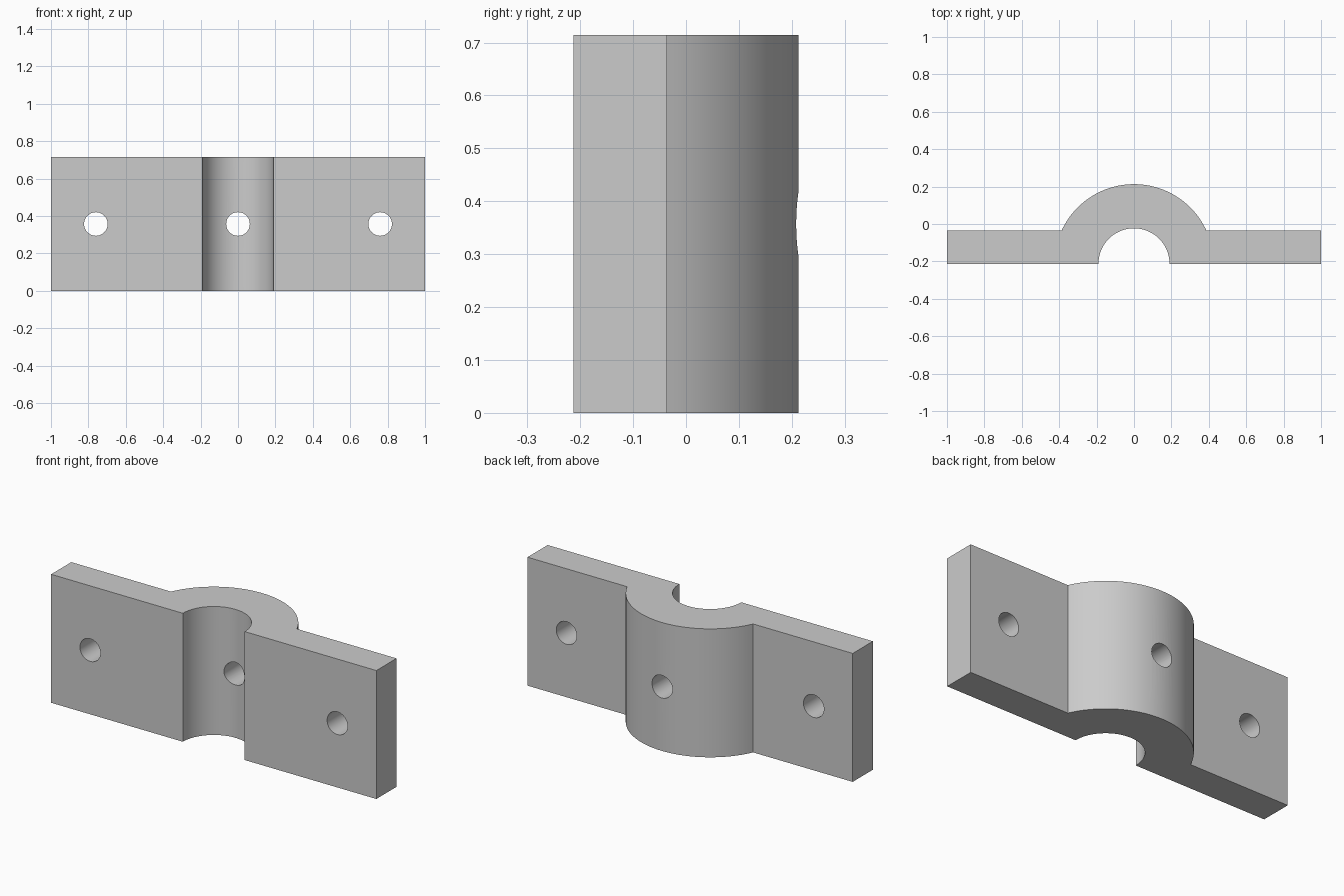
import bpy, bmesh, math
from mathutils import Matrix

if "Cube" in bpy.data.objects:
    bpy.data.objects.remove(bpy.data.objects["Cube"], do_unlink=True)

HEIGHT = 0.714
FRONT, FLANGE_BACK = -0.213, -0.036   # flange thickness limits in y
R_OUT, R_IN = 0.426, 0.19             # saddle radii, centred on the front plane
HOLE_R, HOLE_X = 0.063, 0.76

steel = bpy.data.materials.new("plain grey")
steel.use_nodes = True
colour = (0.6, 0.6, 0.6, 1)
steel.diffuse_color = colour
steel.node_tree.nodes["Principled BSDF"].inputs["Base Color"].default_value = colour


def arc(radius, start, end, steps):
    angles = [start + (end - start) * i / steps for i in range(steps + 1)]
    return [(radius * math.cos(a), FRONT + radius * math.sin(a)) for a in angles]


def make_object(name, bm):
    bmesh.ops.recalc_face_normals(bm, faces=bm.faces)
    mesh = bpy.data.meshes.new(name)
    bm.to_mesh(mesh)
    bm.free()
    mesh.materials.append(steel)
    obj = bpy.data.objects.new(name, mesh)
    bpy.context.collection.objects.link(obj)
    return obj


# Clamp outline: two flanges, outer saddle arc, inner half-round channel
meet = math.asin((FLANGE_BACK - FRONT) / R_OUT)
outline = [(1, FRONT), (1, FLANGE_BACK)]
outline += arc(R_OUT, meet, math.pi - meet, 48)
outline += [(-1, FLANGE_BACK), (-1, FRONT)]
outline += arc(R_IN, math.pi, 0, 48)
bm = bmesh.new()
face = bm.faces.new([bm.verts.new((x, y, 0)) for x, y in outline])
top = bmesh.ops.extrude_face_region(bm, geom=[face])["geom"]
bmesh.ops.translate(bm, vec=(0, 0, HEIGHT),
                    verts=[v for v in top if isinstance(v, bmesh.types.BMVert)])
clamp = make_object("saddle_clamp", bm)

# Bolt holes through both flanges and the saddle
bm = bmesh.new()
for x in (-HOLE_X, 0, HOLE_X):
    bmesh.ops.create_cone(
        bm, cap_ends=True, segments=48, radius1=HOLE_R, radius2=HOLE_R, depth=1.2,
        matrix=Matrix.Translation((x, 0, HEIGHT / 2)) @ Matrix.Rotation(math.pi / 2, 4, "X"))
cutter = make_object("hole_cutter", bm)
cutter.hide_render = True

cut = clamp.modifiers.new("bolt holes", "BOOLEAN")
cut.operation = "DIFFERENCE"
cut.solver = "EXACT"
cut.object = cutter
bpy.ops.object.select_all(action="DESELECT")
clamp.select_set(True)
bpy.context.view_layer.objects.active = clamp
bpy.ops.object.modifier_apply(modifier=cut.name)
bpy.data.objects.remove(cutter, do_unlink=True)
bpy.ops.object.shade_smooth_by_angle(angle=math.radians(30))
